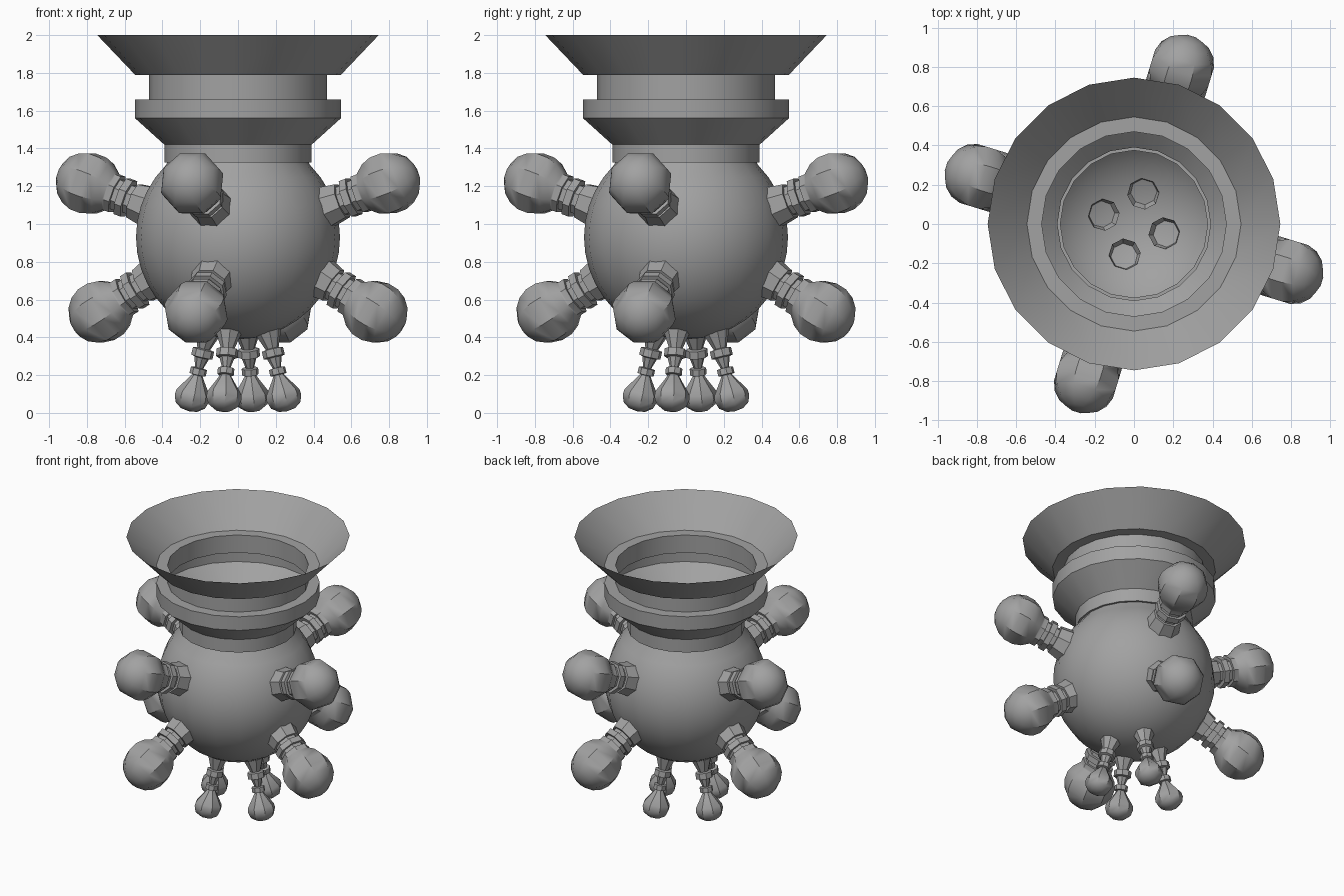
import bpy, bmesh, math
from mathutils import Vector, Matrix

cube = bpy.data.objects.get("Cube")
if cube:
    bpy.data.objects.remove(cube, do_unlink=True)

grey = bpy.data.materials.new("plain_grey")
grey.use_nodes = True
colour = (0.36, 0.36, 0.36, 1)
grey.diffuse_color = colour
grey.node_tree.nodes["Principled BSDF"].inputs["Base Color"].default_value = colour


def lathe(name, profile, sides, matrix=None, sharp=32):
    """Spin (radius, height) points around z; radius 0 closes to a point."""
    bm = bmesh.new()
    rings = []
    for r, h in profile:
        if r < 1e-4:
            rings.append([bm.verts.new((0, 0, h))] * sides)
        else:
            rings.append([bm.verts.new((r * math.cos(math.tau * i / sides),
                                        r * math.sin(math.tau * i / sides), h))
                          for i in range(sides)])
    for low, high in zip(rings, rings[1:]):
        for i in range(sides):
            j = (i + 1) % sides
            loop = list(dict.fromkeys((low[i], low[j], high[j], high[i])))
            bm.faces.new(loop)
    mesh = bpy.data.meshes.new(name)
    if matrix:
        bm.transform(matrix)
    bm.to_mesh(mesh)
    bm.free()
    mesh.materials.append(grey)
    obj = bpy.data.objects.new(name, mesh)
    bpy.context.collection.objects.link(obj)
    bpy.ops.object.select_all(action='DESELECT')
    obj.select_set(True)
    bpy.context.view_layer.objects.active = obj
    bpy.ops.object.shade_smooth_by_angle(angle=math.radians(sharp))
    return obj


def arc(radius, centre, start, end, steps):
    """Profile points on a circle, angles measured up from the equator."""
    pts = []
    for i in range(steps + 1):
        a = math.radians(start + (end - start) * i / steps)
        pts.append((max(0, radius * math.cos(a)), centre + radius * math.sin(a)))
    return pts


def ring_of_limbs(name, profile, radial, z, elevation):
    """Four limbs around the body, each pointing along its elevation."""
    e = math.radians(elevation)
    for k, side in enumerate(("left", "back", "right", "front")):
        a = math.radians(-17 + 90 * k)
        out = Vector((math.cos(a), math.sin(a), 0))
        axis = out * math.cos(e) + Vector((0, 0, math.sin(e)))
        place = Matrix.Translation(out * radial + Vector((0, 0, z)))
        turn = axis.to_track_quat('Z', 'Y').to_matrix().to_4x4()
        half_step = Matrix.Rotation(math.pi / 8, 4, 'Z')
        lathe(f"{name}_{side}", profile, 8, place @ turn @ half_step, 38)


# Open round body with its stepped neck and flared mouth
body = arc(0.54, 0.93, -90, 45, 15)
lathe("round_body", body + [(0.375, 1.325)], 20)
neck = [(0.375, 1.325), (0.39, 1.325), (0.39, 1.42), (0.545, 1.56),
        (0.545, 1.66), (0.47, 1.66), (0.47, 1.79), (0.545, 1.79)]
lathe("stepped_neck", neck, 20)
lathe("flared_mouth", [(0.545, 1.79), (0.745, 2.0)], 20)

# Thick arms: open root, collars and a rounded end
arm = [(0.12, -0.38), (0.1, -0.27), (0.082, -0.27), (0.082, -0.24),
       (0.108, -0.24), (0.108, -0.2), (0.088, -0.2), (0.088, -0.17),
       (0.108, -0.17), (0.108, -0.14)]
ball = arc(0.172, 0, -50, 90, 7)
ring_of_limbs("upper_arm", arm + ball, 0.83, 1.215, 20)
ring_of_limbs("lower_arm", arm + ball, 0.76, 0.535, -31)

# Thin legs: open funnel, two collars and a drop-shaped foot
leg = [(0.082, -0.37), (0.035, -0.25), (0.058, -0.245), (0.058, -0.205),
       (0.04, -0.2), (0.022, -0.145), (0.044, -0.142), (0.044, -0.108),
       (0.028, -0.105), (0.05, -0.07), (0.09, -0.01), (0.094, 0.02),
       (0.08, 0.06), (0.045, 0.085), (0, 0.092)]
ring_of_limbs("thin_leg", leg, 0.25, 0.098, -76)
